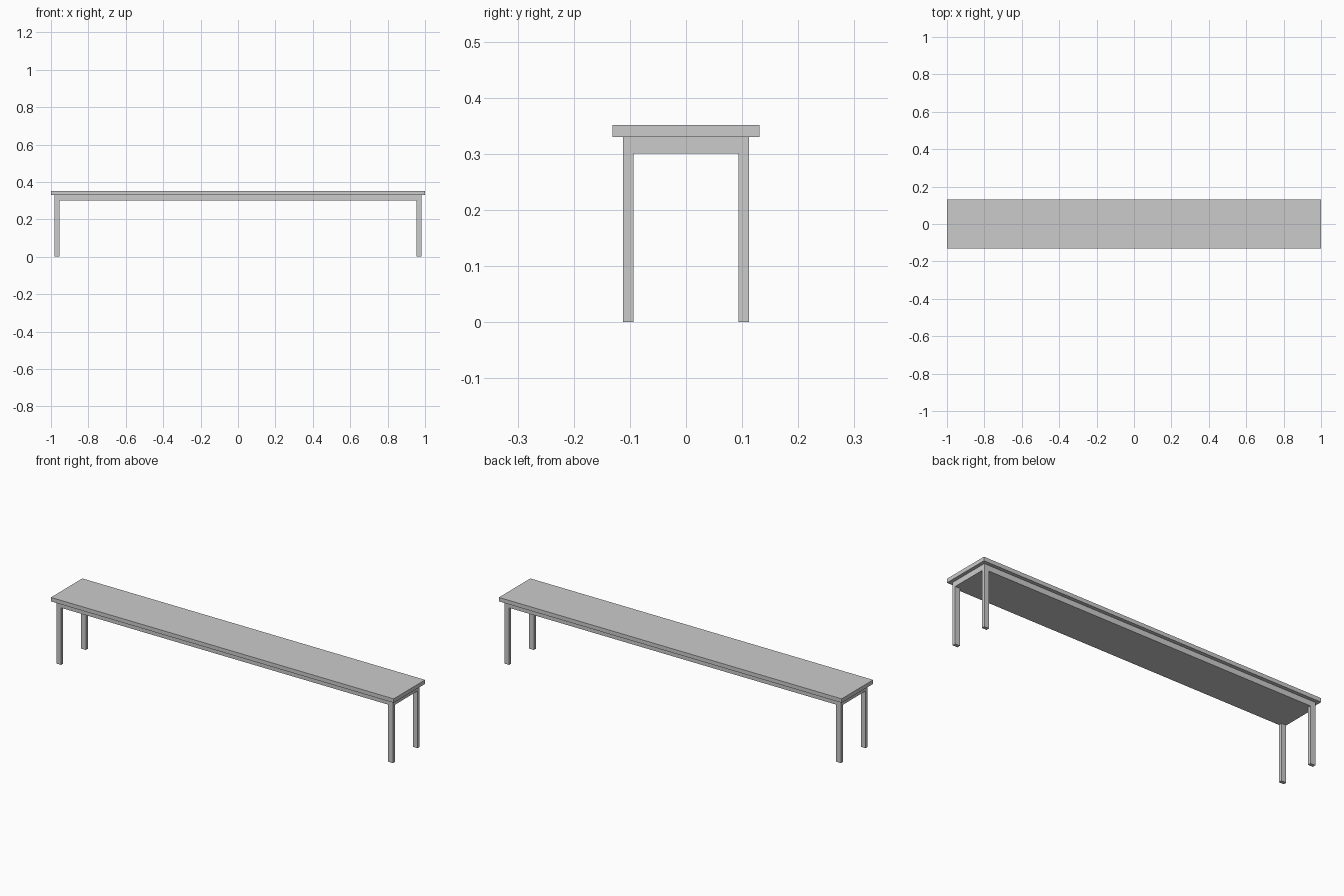
import bpy

if "Cube" in bpy.data.objects:
    bpy.data.objects.remove(bpy.data.objects["Cube"])


def box(name, x, y, z):
    """Axis-aligned box from (min, max) ranges."""
    bpy.ops.mesh.primitive_cube_add(
        size=1, location=[(a + b) / 2 for a, b in (x, y, z)])
    ob = bpy.context.object
    ob.name = name
    ob.scale = [b - a for a, b in (x, y, z)]
    bpy.ops.object.transform_apply(location=False, rotation=False, scale=True)
    return ob


TOP, SEAT_BOTTOM, APRON_BOTTOM = 0.351, 0.33, 0.301
OUT_X, OUT_Y = 0.982, 0.112      # outer faces of the frame
LEG_X, LEG_Y = 0.028, 0.018      # leg cross-section

# Seat board and the recessed slab beneath it
box("seat", (-1, 1), (-0.131, 0.131), (SEAT_BOTTOM, TOP))
box("apron", (-OUT_X, OUT_X), (-OUT_Y, OUT_Y), (APRON_BOTTOM, SEAT_BOTTOM))

# Four corner legs, flush with the apron
for sx, side in ((-1, "left"), (1, "right")):
    for sy, end in ((-1, "front"), (1, "back")):
        xs = sorted((sx * OUT_X, sx * (OUT_X - LEG_X)))
        ys = sorted((sy * OUT_Y, sy * (OUT_Y - LEG_Y)))
        box(f"{end}_{side}_leg", xs, ys, (0, APRON_BOTTOM))
